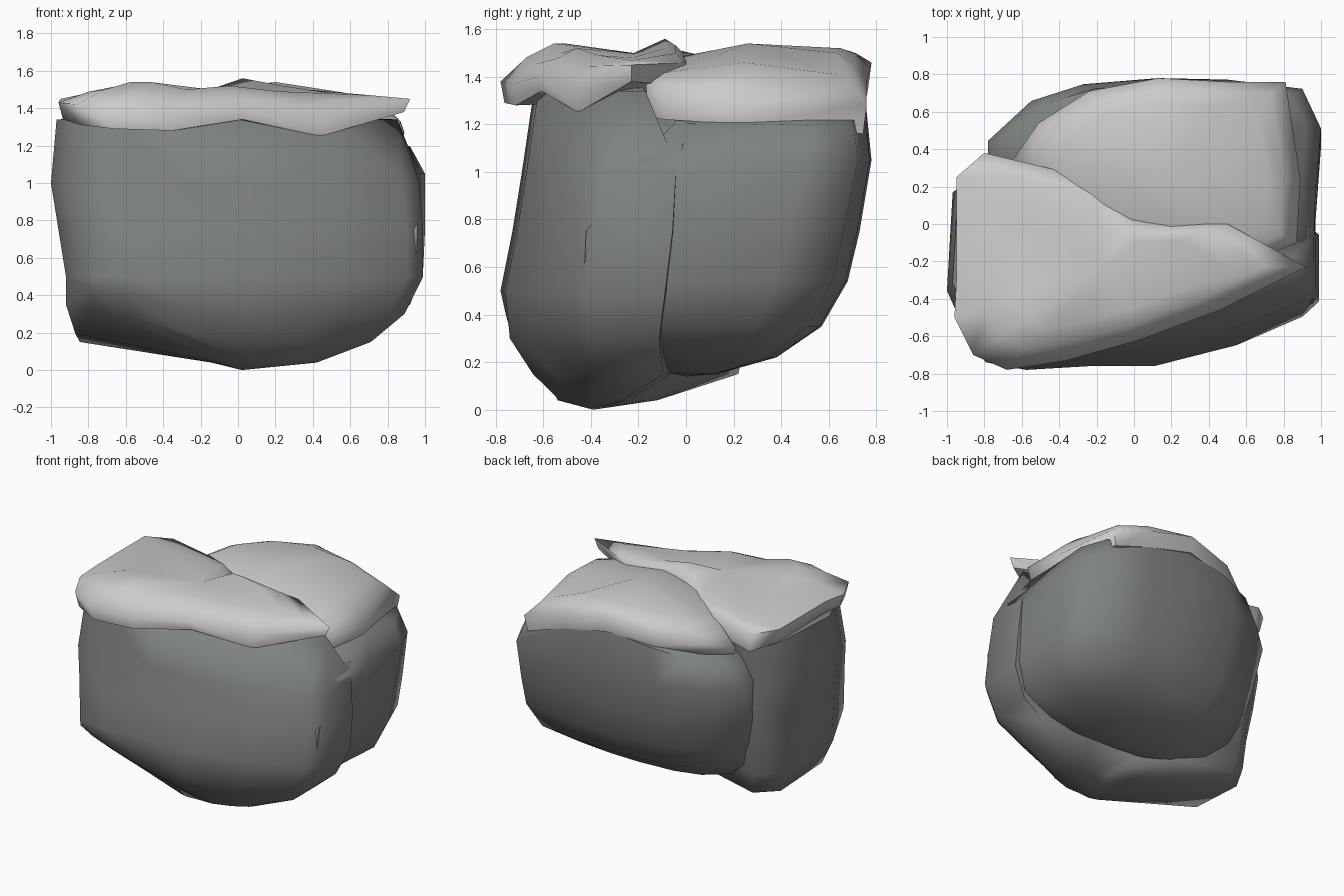
import bpy, bmesh, math

if "Cube" in bpy.data.objects:
    bpy.data.objects.remove(bpy.data.objects["Cube"])

STONE = bpy.data.materials.new("stone")
STONE.diffuse_color = (0.215, 0.232, 0.217, 1)
STONE.use_nodes = True
STONE.node_tree.nodes["Principled BSDF"].inputs["Base Color"].default_value = STONE.diffuse_color


def finish(bm, name, angle):
    bmesh.ops.recalc_face_normals(bm, faces=bm.faces)
    me = bpy.data.meshes.new(name)
    bm.to_mesh(me)
    bm.free()
    ob = bpy.data.objects.new(name, me)
    bpy.context.collection.objects.link(ob)
    bpy.ops.object.select_all(action='DESELECT')
    ob.select_set(True)
    bpy.context.view_layer.objects.active = ob
    bpy.ops.object.shade_smooth_by_angle(angle=math.radians(angle))
    return ob


def loft(name, rings, top, bottom):
    """Skin a stack of rings (top to bottom), closing each end with a fan."""
    bm = bmesh.new()
    loops = [[bm.verts.new(p) for p in r] for r in rings]
    n = len(loops[0])
    for a, b in zip(loops, loops[1:]):
        for i in range(n):
            j = (i + 1) % n
            bm.faces.new((a[i], a[j], b[j], b[i]))
    for loop, tip in ((loops[0], top), (loops[-1], bottom)):
        c = bm.verts.new(tip)
        for i in range(n):
            bm.faces.new((loop[i], loop[(i + 1) % n], c))
    return finish(bm, name, 75)


def boulder(name, outline, levels, top, bottom, warp):
    """Fit the plan outline into an x/y box at each height, then warp."""
    xs, ys = zip(*outline)
    fx = lambda x: (x - min(xs)) / (max(xs) - min(xs))
    fy = lambda y: (y - min(ys)) / (max(ys) - min(ys))
    rings = [[warp(x0 + (x1 - x0) * fx(x), y0 + (y1 - y0) * fy(y), z) for x, y in outline]
             for z, x0, x1, y0, y1 in levels]
    loft(name, rings, top, bottom).data.materials.append(STONE)


def snow(name, edge, centre, inset):
    """Slab with a wavy rim; each edge point is x, y, rim bottom, rim top, crown."""
    cx, cy, cz = centre

    def ring(k, pick):
        return [(cx + (p[0] - cx) * k, cy + (p[1] - cy) * k, pick(p)) for p in edge]
    rings = [ring(inset, lambda p: p[4]),
             ring((1 + inset) / 2, lambda p: p[3] * .35 + p[4] * .65),
             ring(1.0, lambda p: p[3]),
             ring(0.97, lambda p: p[2])]
    loft(name, rings, centre, (cx, cy, 1.3))


def front_warp(x, y, z):
    if z < .5:        # undercut front left corner
        z += .85 * max(0, -x - .1) * max(0, -y - .3) * min(1, (.5 - z) / .35)
    if z > 1.2:       # shoulder tucked under the snow
        if x > -.2 and y < -.2:
            y += .2 * (x + .2)
        if x > .9 and y > -.2:
            z = 1.12
    return x, y, z


def rear_warp(x, y, z):
    if z > 1.2:       # top rim falls to both ends
        z = 1.36 - .2 * abs(x - .1)
    return x, y, z


# front boulder
boulder("front_rock",
        [(-.97, .2), (-1, -.35), (-.87, -.66), (-.65, -.70), (-.3, -.68), (.05, -.68),
         (.5, -.57), (.86, -.42), (.95, -.34), (.95, -.02), (.5, .02), (0, .05),
         (-.3, .22), (-.8, .36)],
        [(1.34, -.97, .94, -.64, .34), (1.0, -1.0, .97, -.69, .32),
         (.75, -.96, .99, -.73, .32), (.5, -.92, .99, -.78, .3),
         (.3, -.92, .89, -.76, .25), (.15, -.87, .71, -.66, .22),
         (.04, -.15, .42, -.54, -.12)],
        (-.1, -.2, 1.38), (.02, -.39, 0), front_warp)

# rear boulder
boulder("rear_rock",
        [(-.78, .37), (-.55, .63), (-.27, .74), (.13, .78), (.5, .77), (.9, .71),
         (1, .45), (.97, .03), (.96, -.42), (.3, -.42), (-.4, -.2), (-.78, .1)],
        [(1.27, -.66, .92, -.05, .75), (1.05, -.78, 1.0, -.2, .78),
         (.75, -.77, 1.0, -.42, .73), (.54, -.73, .99, -.43, .68),
         (.35, -.65, .92, -.42, .57), (.22, -.5, .7, -.2, .38),
         (.15, -.3, .45, -.05, .13)],
        (.2, .25, 1.38), (.1, 0, .14), rear_warp)

# snow on the front boulder
snow("front_snow",
     [(-.95, .25, 1.34, 1.45, 1.48), (-.95, -.3, 1.35, 1.45, 1.5),
      (-.96, -.5, 1.34, 1.43, 1.52), (-.86, -.7, 1.31, 1.42, 1.54),
      (-.68, -.78, 1.29, 1.38, 1.54), (-.36, -.73, 1.28, 1.37, 1.5),
      (.03, -.62, 1.34, 1.4, 1.52), (.46, -.46, 1.25, 1.36, 1.49),
      (.92, -.23, 1.38, 1.45, 1.48), (.5, 0, 1.36, 1.46, 1.52),
      (.14, 0, 1.38, 1.48, 1.56), (0, .04, 1.34, 1.45, 1.52),
      (-.25, .25, 1.31, 1.42, 1.49), (-.8, .38, 1.28, 1.42, 1.47)],
     (-.15, -.22, 1.5), .6)

# snow on the rear boulder
snow("rear_snow",
     [(-.65, .34, 1.19, 1.26, 1.43), (-.51, .54, 1.25, 1.33, 1.47),
      (-.24, .71, 1.3, 1.4, 1.5), (.13, .78, 1.34, 1.46, 1.52),
      (.5, .76, 1.26, 1.38, 1.5), (.81, .76, 1.16, 1.28, 1.41),
      (.89, .24, 1.2, 1.27, 1.46), (.87, -.1, 1.22, 1.33, 1.43),
      (.7, -.17, 1.23, 1.38, 1.43), (.2, -.15, 1.25, 1.42, 1.48),
      (-.3, .05, 1.25, 1.38, 1.47)],
     (.2, .26, 1.54), .75)
